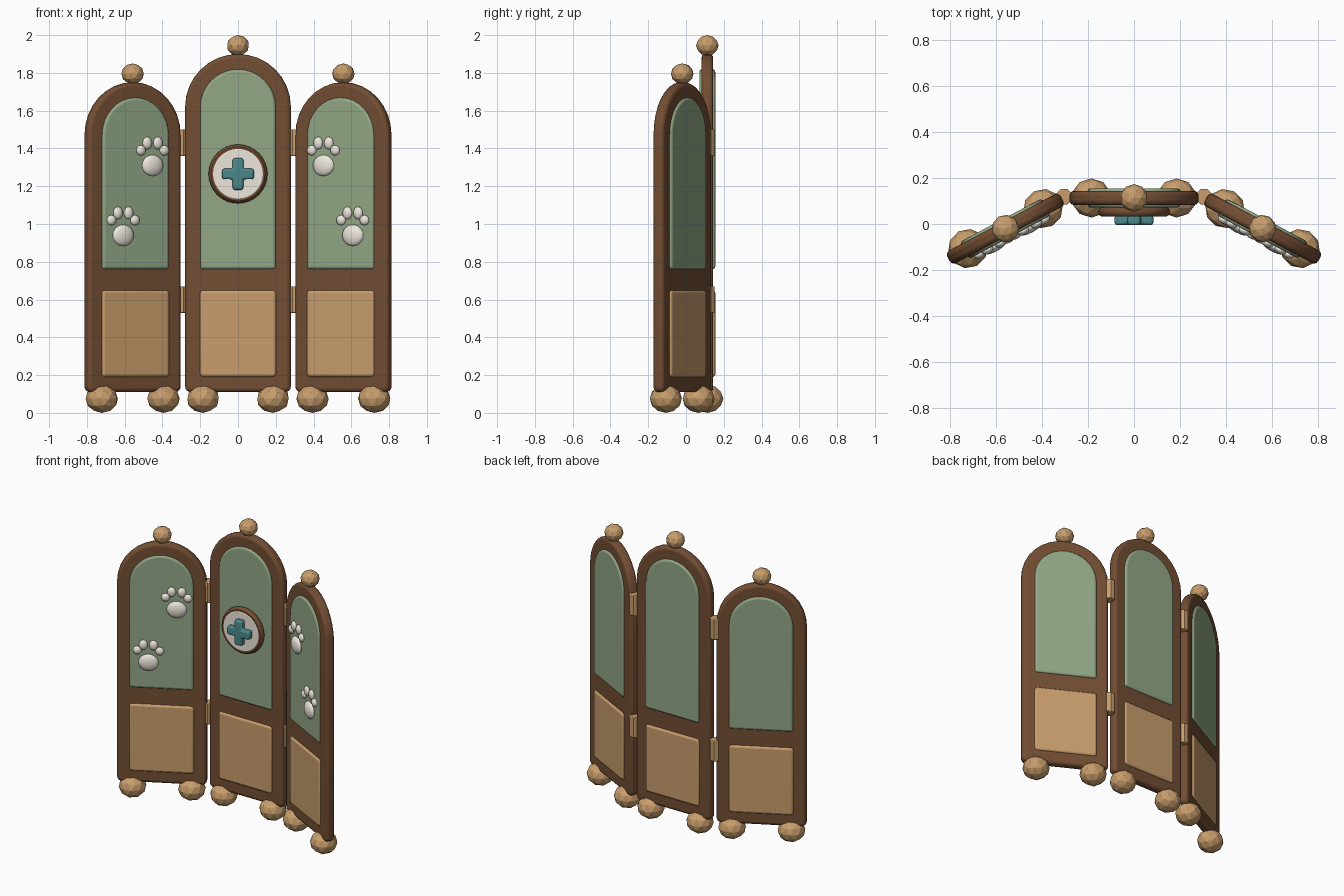
import bpy, bmesh, math
from mathutils import Matrix, Vector

if "Cube" in bpy.data.objects:
    bpy.data.objects.remove(bpy.data.objects["Cube"])


def material(name, rgb):
    m = bpy.data.materials.new(name)
    m.diffuse_color = (*rgb, 1)
    m.use_nodes = True
    m.node_tree.nodes["Principled BSDF"].inputs["Base Color"].default_value = m.diffuse_color
    return m


WOOD = material("dark_wood", (0.17, 0.075, 0.033))
TAN = material("light_wood", (0.58, 0.34, 0.15))
GREEN = material("green_fabric", (0.29, 0.39, 0.24))
CREAM = material("cream", (0.85, 0.80, 0.72))
TEAL = material("teal", (0.07, 0.25, 0.26))


def finish(name, bm, mat, matrix, bevel=0, smooth=True):
    bmesh.ops.recalc_face_normals(bm, faces=bm.faces)
    me = bpy.data.meshes.new(name)
    bm.to_mesh(me)
    bm.free()
    ob = bpy.data.objects.new(name, me)
    bpy.context.collection.objects.link(ob)
    me.materials.append(mat)
    ob.matrix_world = matrix
    if bevel:
        b = ob.modifiers.new("bevel", 'BEVEL')
        b.width, b.segments, b.limit_method, b.angle_limit = bevel, 3, 'ANGLE', math.radians(50)
    if smooth:
        bpy.ops.object.select_all(action='DESELECT')
        ob.select_set(True)
        bpy.context.view_layer.objects.active = ob
        bpy.ops.object.shade_smooth_by_angle(angle=math.radians(40))
    return ob


def prism(name, pts, y0, y1, mat, matrix, bevel):
    """Extrude an x/z outline from y0 to y1."""
    bm = bmesh.new()
    f = bm.faces.new([bm.verts.new((x, y0, z)) for x, z in pts])
    g = bmesh.ops.extrude_face_region(bm, geom=[f])["geom"]
    bmesh.ops.translate(bm, vec=(0, y1 - y0, 0),
                        verts=[v for v in g if isinstance(v, bmesh.types.BMVert)])
    return finish(name, bm, mat, matrix, bevel)


def arc(cx, cz, r, a0, a1, n):
    return [(cx + r * math.cos(math.radians(a0 + (a1 - a0) * i / n)),
             cz + r * math.sin(math.radians(a0 + (a1 - a0) * i / n))) for i in range(n + 1)]


def outline(w, z0, z1, r, arched):
    """Rounded rectangle, or arch with rounded bottom corners (half width w)."""
    pts = arc(-w + r, z0 + r, r, 180, 270, 4) + arc(w - r, z0 + r, r, 270, 360, 4)
    if arched:
        return pts + arc(0, z1 - w, w, 0, 180, 16)
    return pts + arc(w - r, z1 - r, r, 0, 90, 4) + arc(-w + r, z1 - r, r, 90, 180, 4)


def ball(name, loc, size, mat, matrix, faceted=False):
    bm = bmesh.new()
    if faceted:
        bmesh.ops.create_icosphere(bm, subdivisions=2, radius=1)
    else:
        bmesh.ops.create_uvsphere(bm, u_segments=16, v_segments=10, radius=1)
    bmesh.ops.scale(bm, vec=size, verts=bm.verts)
    return finish(name, bm, mat, matrix @ Matrix.Translation(loc), smooth=not faceted)


def screen_panel(tag, M, top):
    prism(tag + "_frame", outline(0.28, 0.11, top, 0.03, True), -0.031, 0.031, WOOD, M, 0.02)
    prism(tag + "_fabric", outline(0.20, 0.76, top - 0.08, 0.015, True), -0.042, 0.042, GREEN, M, 0.015)
    prism(tag + "_lower_board", outline(0.202, 0.19, 0.65, 0.02, False), -0.042, 0.042, TAN, M, 0.015)
    ball(tag + "_finial", (0, 0, top + 0.045), (0.06, 0.06, 0.055), TAN, M, True)
    for s in (-1, 1):
        ball(tag + "_foot", (s * 0.185, 0, 0.075), (0.087, 0.085, 0.075), TAN, M, True)


def paw(tag, x, z, M):
    ball(tag + "_paw_pad", (x, -0.045, z), (0.063, 0.024, 0.056), CREAM, M)
    for s in (-1, 1):
        ball(tag + "_paw_outer_toe", (x + s * 0.070, -0.045, z + 0.080), (0.027, 0.018, 0.027), CREAM, M)
        ball(tag + "_paw_inner_toe", (x + s * 0.032, -0.045, z + 0.118), (0.027, 0.018, 0.033), CREAM, M)


# Folding panels
C = Matrix.Translation((0, 0.113, 0))
screen_panel("centre", C, 1.90)
for s, tag in ((-1, "left"), (1, "right")):
    M = Matrix.Translation((s * 0.558, -0.02, 0)) @ Matrix.Rotation(-s * math.radians(28), 4, 'Z')
    screen_panel(tag, M, 1.75)
    paw(tag + "_upper", -s * 0.096, 1.31, M)
    paw(tag + "_lower", s * 0.080, 0.94, M)
    # Hinge barrels
    for z in (0.60, 1.43):
        bm = bmesh.new()
        bmesh.ops.create_cone(bm, cap_ends=True, segments=8, radius1=0.037, radius2=0.037, depth=0.14)
        bmesh.ops.rotate(bm, verts=bm.verts, matrix=Matrix.Rotation(math.pi / 8, 3, 'Z'))
        finish(tag + "_hinge", bm, TAN, Matrix.Translation((s * 0.304, 0.118, z)), 0.005, False)

# Round badge: disc, rim and cross
B = Matrix.Translation((0, 0, 1.265))
prism("badge_disc", arc(0, 0, 0.135, 0, 348.75, 31), 0.032, 0.085, CREAM, B, 0.006)
bm = bmesh.new()
N, K = 32, 10
rings = []
for i in range(N):
    a = 2 * math.pi * i / N
    rings.append([bm.verts.new(((0.137 + 0.019 * math.cos(b)) * math.cos(a), 0.054 + 0.022 * math.sin(b),
                                (0.137 + 0.019 * math.cos(b)) * math.sin(a)))
                  for b in (2 * math.pi * k / K for k in range(K))])
for i in range(N):
    p, q = rings[i], rings[(i + 1) % N]
    for k in range(K):
        bm.faces.new((p[k], q[k], q[(k + 1) % K], p[(k + 1) % K]))
finish("badge_rim", bm, WOOD, B)
w, h = 0.028, 0.084
quarter = [(h, -w), (h, w), (w, w)]
cross = []
for i in range(4):
    R = Matrix.Rotation(i * math.pi / 2, 2)
    cross += [tuple(R @ Vector(p)) for p in quarter]
prism("badge_cross", cross, -0.005, 0.04, TEAL, B, 0.012)
